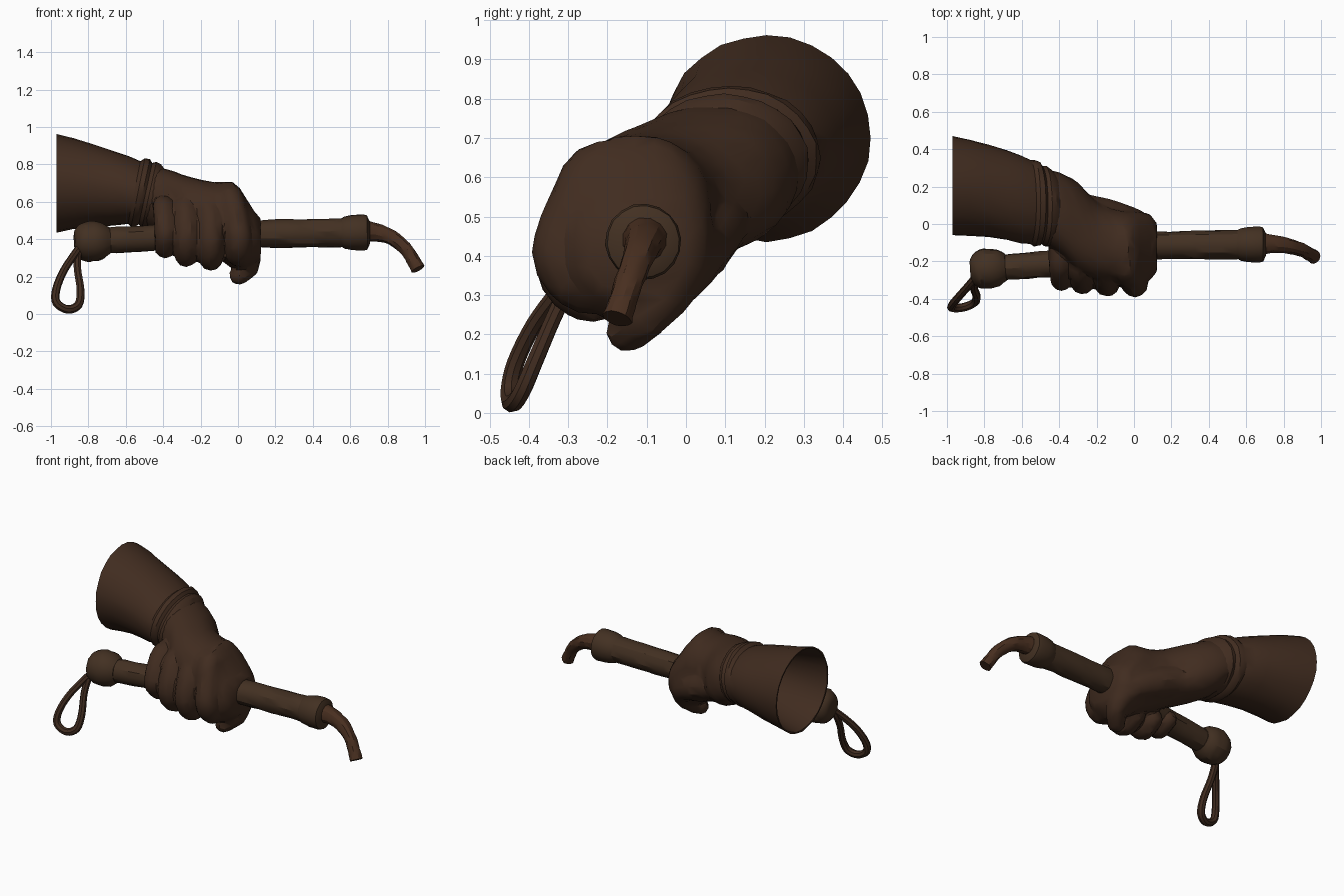
import bpy, bmesh, math, random
from mathutils import Vector

if "Cube" in bpy.data.objects:
    bpy.data.objects.remove(bpy.data.objects["Cube"])

random.seed(4)


def material(name, rgb):
    m = bpy.data.materials.new(name)
    m.diffuse_color = (*rgb, 1)
    m.use_nodes = True
    m.node_tree.nodes["Principled BSDF"].inputs["Base Color"].default_value = m.diffuse_color
    return m


LEATHER = material("leather", (0.052, 0.025, 0.014))
WOOD = material("wood", (0.056, 0.03, 0.016))
RUST = material("rust", (0.065, 0.028, 0.014))


def loft(name, rings, mat):
    """Skin a list of point rings and cap both ends."""
    bm = bmesh.new()
    vs = [[bm.verts.new(p) for p in r] for r in rings]
    n = len(vs[0])
    for a, b in zip(vs, vs[1:]):
        for i in range(n):
            j = (i + 1) % n
            bm.faces.new((a[i], a[j], b[j], b[i]))
    bm.faces.new(vs[0])
    bm.faces.new(vs[-1])
    bmesh.ops.recalc_face_normals(bm, faces=bm.faces)
    me = bpy.data.meshes.new(name)
    bm.to_mesh(me)
    bm.free()
    ob = bpy.data.objects.new(name, me)
    me.materials.append(mat)
    bpy.context.collection.objects.link(ob)
    return ob


def resample(pts, steps):
    """Catmull-Rom through points of any dimension."""
    pts = [Vector(p) for p in pts]
    out = []
    for i in range(len(pts) - 1):
        p0, p1, p2 = pts[max(i - 1, 0)], pts[i], pts[i + 1]
        p3 = pts[min(i + 2, len(pts) - 1)]
        for s in range(steps):
            t = s / steps
            out.append(0.5 * (2 * p1 + (p2 - p0) * t + (2 * p0 - 5 * p1 + 4 * p2 - p3) * t * t
                              + (3 * p1 - p0 - 3 * p2 + p3) * t ** 3))
    return out + [pts[-1]]


def tube(name, pts, mat, sides=10, steps=4, jitter=0.0, rounded=False):
    """Tube along (x, y, z, radius) points."""
    path = resample(pts, steps) if steps > 1 else [Vector(p) for p in pts]
    c = [Vector(p[:3]) for p in path]
    rad = [p[3] for p in path]
    if rounded:
        for end, nxt in ((0, 1), (-1, -2)):
            d = (c[end] - c[nxt]).normalized()
            r = rad[end]
            extra = [(c[end] + d * r * math.sin(a), r * math.cos(a)) for a in (0.5, 1.0, 1.4)]
            if end == 0:
                c = [e[0] for e in extra[::-1]] + c
                rad = [e[1] for e in extra[::-1]] + rad
            else:
                c += [e[0] for e in extra]
                rad += [e[1] for e in extra]
    rings, u = [], None
    for i in range(len(c)):
        t = (c[min(i + 1, len(c) - 1)] - c[max(i - 1, 0)]).normalized()
        u = t.orthogonal() if u is None else u - t * u.dot(t)
        u.normalize()
        v = t.cross(u)
        rings.append([c[i] + (u * math.cos(a) + v * math.sin(a)) * (rad[i] + random.uniform(-jitter, jitter))
                      for a in (2 * math.pi * k / sides for k in range(sides))])
    return loft(name, rings, mat)


def section(s, n=28, power=2.0, jitter=0.0):
    """Superellipse ring from (x, yc, zc, ry, rz, slant)."""
    x, yc, zc, ry, rz, k = s
    f = lambda w: math.copysign(abs(w) ** (2 / power), w)
    out = []
    for i in range(n):
        a = 2 * math.pi * i / n
        q = 1 + random.uniform(-jitter, jitter)
        dz = rz * f(math.sin(a)) * q
        out.append((x + k * dz, yc + ry * f(math.cos(a)) * q, zc + dz))
    return out


def smooth(ob, deg=28):
    bpy.ops.object.select_all(action='DESELECT')
    ob.select_set(True)
    bpy.context.view_layer.objects.active = ob
    bpy.ops.object.shade_smooth_by_angle(angle=math.radians(deg))


# Handle axis: nearly straight on both sides, shifting inside the fist
def on_axis(x, r):
    keys = ((-0.9, -0.247, 0.382), (-0.42, -0.212, 0.408), (0.1, -0.115, 0.428), (0.75, -0.108, 0.437))
    for a, b in zip(keys, keys[1:]):
        if x <= b[0]:
            t = (x - a[0]) / (b[0] - a[0])
            return (x, a[1] + (b[1] - a[1]) * t, a[2] + (b[2] - a[2]) * t, r)


shaft_x = [-0.72 + 0.07 * i for i in range(19)] + [0.58]
shaft = tube("wooden_shaft", [on_axis(x, 0.069 + 0.007 * (x + 0.7)) for x in shaft_x],
             WOOD, sides=14, steps=1, jitter=0.003)
knob = tube("handle_knob", [on_axis(x, r) for x, r in
            ((-0.874, 0.05), (-0.858, 0.082), (-0.82, 0.104), (-0.775, 0.108), (-0.725, 0.098), (-0.685, 0.07))],
            WOOD, sides=14, steps=2, jitter=0.003)
collar = tube("end_collar", [on_axis(x, r) for x, r in
              ((0.55, 0.075), (0.57, 0.086), (0.61, 0.094), (0.67, 0.097), (0.69, 0.092), (0.705, 0.06))],
              WOOD, sides=18, steps=1, jitter=0.001)

# Curved rod coming out of the collar
rod = tube("curved_rod", [(0.68, -0.105, 0.442, 0.062), (0.74, -0.107, 0.436, 0.05), (0.82, -0.117, 0.41, 0.042),
                          (0.89, -0.137, 0.355, 0.037), (0.935, -0.159, 0.29, 0.036), (0.963, -0.175, 0.24, 0.038)],
           RUST, sides=12, steps=3, jitter=0.002)

# Wrist strap hanging off the knob
strap = tube("strap_loop", [(-0.835, -0.27, 0.37, 0.022), (-0.88, -0.325, 0.31, 0.021), (-0.935, -0.387, 0.225, 0.021),
                            (-0.972, -0.433, 0.13, 0.022), (-0.97, -0.449, 0.06, 0.023), (-0.91, -0.445, 0.024, 0.023),
                            (-0.853, -0.42, 0.05, 0.023), (-0.842, -0.385, 0.13, 0.022), (-0.858, -0.338, 0.24, 0.021),
                            (-0.855, -0.295, 0.33, 0.022), (-0.825, -0.27, 0.38, 0.022)],
             LEATHER, sides=8, steps=4)

# Open flared cuff with wrinkled end: inner wall, rim, then outer wall
cuff_sections = [(-0.58, 0.13, 0.66, 0.215, 0.165, 0.1), (-0.8, 0.185, 0.69, 0.235, 0.212, 0),
                 (-0.97, 0.205, 0.70, 0.257, 0.252, 0), (-0.97, 0.205, 0.70, 0.266, 0.262, 0),
                 (-0.88, 0.195, 0.695, 0.257, 0.243, 0), (-0.78, 0.178, 0.685, 0.246, 0.22, 0.02),
                 (-0.68, 0.154, 0.672, 0.24, 0.2, 0.06), (-0.6, 0.132, 0.66, 0.235, 0.183, 0.12),
                 (-0.555, 0.118, 0.65, 0.224, 0.168, 0.2), (-0.535, 0.112, 0.65, 0.23, 0.184, 0.2),
                 (-0.51, 0.108, 0.648, 0.226, 0.18, 0.22), (-0.495, 0.102, 0.642, 0.208, 0.165, 0.22),
                 (-0.475, 0.097, 0.637, 0.216, 0.175, 0.22), (-0.45, 0.09, 0.63, 0.208, 0.17, 0.22),
                 (-0.42, 0.08, 0.62, 0.185, 0.15, 0.2)]
cuff = loft("glove_cuff", [section(s, jitter=0.013) for s in cuff_sections], LEATHER)

# Gripping hand: palm body, thumb and fingers fused by a voxel remesh
palm_sections = [(-0.5, 0.1, 0.63, 0.195, 0.16, 0), (-0.4, 0.06, 0.598, 0.215, 0.182, 0),
                 (-0.3, -0.015, 0.565, 0.235, 0.182, 0), (-0.2, -0.09, 0.528, 0.21, 0.19, 0),
                 (-0.1, -0.12, 0.5, 0.2, 0.203, 0), (-0.03, -0.13, 0.475, 0.2, 0.23, 0),
                 (0.03, -0.13, 0.435, 0.195, 0.205, 0), (0.085, -0.125, 0.41, 0.175, 0.145, 0),
                 (0.122, -0.125, 0.405, 0.13, 0.105, 0)]
parts = [loft("glove_hand", [section(s, power=2.2, jitter=0.012) for s in resample(palm_sections, 3)], LEATHER),
         tube("thumb", [(-0.3, 0.08, 0.5, 0.09), (-0.13, 0.04, 0.44, 0.09), (0.0, 0.0, 0.38, 0.08),
                        (0.053, -0.05, 0.31, 0.068), (0.05, -0.1, 0.25, 0.06), (0.005, -0.15, 0.206, 0.052)],
              LEATHER, sides=12, jitter=0.003, rounded=True)]

# Fingers: (x, thickness, lift of the fingertip curl, set-back)
for x, r, lift, back in ((-0.39, 0.057, 0.06, 0.02), (-0.275, 0.064, 0.02, 0.01),
                         (-0.145, 0.066, 0.003, 0.0), (0.005, 0.07, 0.025, 0.0)):
    index = x > -0.05
    top, shift = (0.045, 0.045) if index else (0, 0.01)
    parts.append(tube("finger", [(x - shift, -0.13, 0.58 + top, r), (x - shift, -0.235 + back, 0.57 + top, r),
                                 (x - shift / 3, -0.293 + back, 0.5, r), (x, -0.322 + back, 0.4 + lift / 2, r),
                                 (x, -0.295 + back, 0.325 + lift, r), (x, -0.235, 0.295 + lift, r),
                                 (x, -0.16, 0.32 + lift, r * 0.9)],
                      LEATHER, sides=12, jitter=0.002, rounded=True))
bpy.ops.object.select_all(action='DESELECT')
for p in parts:
    p.select_set(True)
bpy.context.view_layer.objects.active = parts[0]
bpy.ops.object.join()
hand = parts[0]
mod = hand.modifiers.new("fuse", 'REMESH')
mod.mode, mod.voxel_size = 'VOXEL', 0.01
mod = hand.modifiers.new("soften", 'SMOOTH')
mod.factor, mod.iterations = 0.5, 2
hand.modifiers.new("facet", 'DECIMATE').ratio = 0.045
bpy.ops.object.convert(target='MESH')

for ob in (shaft, knob, collar, rod, strap, cuff, hand):
    smooth(ob)
